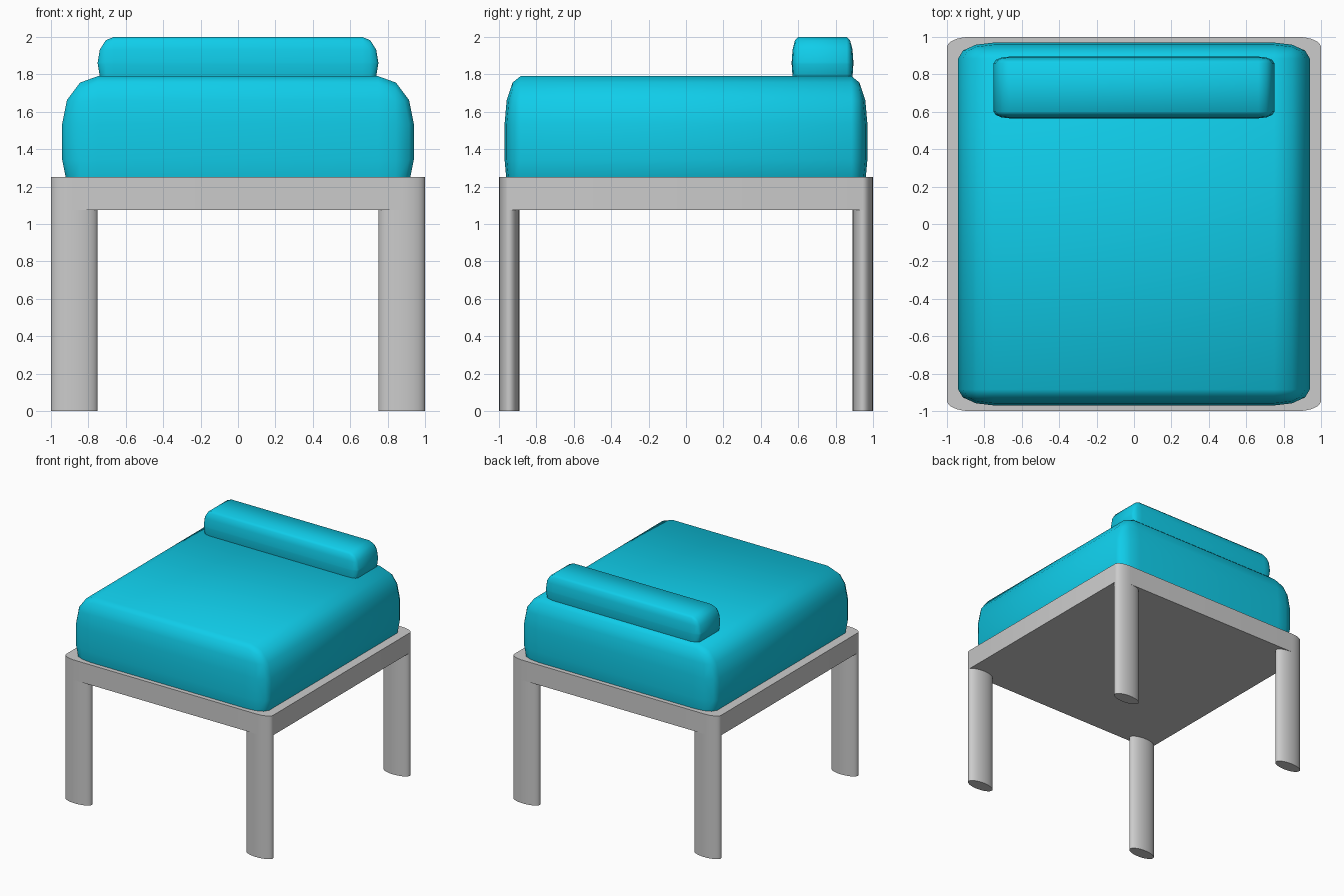
import bpy, bmesh
from math import radians
from mathutils import Vector

if "Cube" in bpy.data.objects:
    bpy.data.objects.remove(bpy.data.objects["Cube"])


def finish(name, bm, mat=None, angle=50):
    bmesh.ops.recalc_face_normals(bm, faces=bm.faces)
    mesh = bpy.data.meshes.new(name)
    bm.to_mesh(mesh)
    bm.free()
    obj = bpy.data.objects.new(name, mesh)
    bpy.context.collection.objects.link(obj)
    if mat:
        mesh.materials.append(mat)
    bpy.ops.object.select_all(action='DESELECT')
    obj.select_set(True)
    bpy.context.view_layer.objects.active = obj
    bpy.ops.object.shade_smooth_by_angle(angle=radians(angle))
    return obj


def rounded_box(name, lo, hi, radii, segments, vertical_only=False, mat=None, angle=50):
    """Box whose rounding has its own radius on each axis."""
    lo, hi, r = Vector(lo), Vector(hi), Vector(radii)
    bm = bmesh.new()
    bmesh.ops.create_cube(bm, size=1)
    # Bevel in units of the radius, then stretch to the real size
    for v in bm.verts:
        v.co = Vector(v.co[i] * (hi[i] - lo[i]) / r[i] for i in range(3))
    edges = [e for e in bm.edges if not vertical_only
             or abs(e.verts[0].co.z - e.verts[1].co.z) > 1e-4]
    bmesh.ops.bevel(bm, geom=edges, offset=1, offset_type='OFFSET',
                    segments=segments, profile=0.5, affect='EDGES')
    bmesh.ops.scale(bm, vec=r, verts=bm.verts)
    bmesh.ops.translate(bm, vec=(lo + hi) / 2, verts=bm.verts)
    return finish(name, bm, mat, angle)


def leg(name, x, y, height=1.1):
    bm = bmesh.new()
    bmesh.ops.create_cone(bm, cap_ends=True, segments=32, radius1=1, radius2=1, depth=1)
    bmesh.ops.scale(bm, vec=(0.125, 0.055, height), verts=bm.verts)
    bmesh.ops.translate(bm, vec=(x, y, height / 2), verts=bm.verts)
    return finish(name, bm)


fabric = bpy.data.materials.new("turquoise_fabric")
fabric.diffuse_color = (0.005, 0.61, 0.82, 1)
fabric.use_nodes = True
fabric.node_tree.nodes["Principled BSDF"].inputs["Base Color"].default_value = fabric.diffuse_color

# Frame slab, its corners matching the oval legs
rounded_box("seat_frame", (-1, -1, 1.075), (1, 1, 1.25), (0.125, 0.055, 1), 8,
            vertical_only=True)

# Four oval legs
for sx, side in ((-1, "left"), (1, "right")):
    for sy, end in ((-1, "front"), (1, "back")):
        leg(f"{end}_{side}_leg", sx * 0.875, sy * 0.945)

# Seat cushion, sunk into the frame
rounded_box("seat_cushion", (-0.94, -0.97, 1.09), (0.94, 0.97, 1.79),
            (0.19, 0.085, 0.255), 3, mat=fabric, angle=80)

# Bolster along the back, sunk into the cushion
rounded_box("back_bolster", (-0.75, 0.565, 1.72), (0.75, 0.895, 2.0),
            (0.085, 0.035, 0.135), 3, mat=fabric, angle=80)
